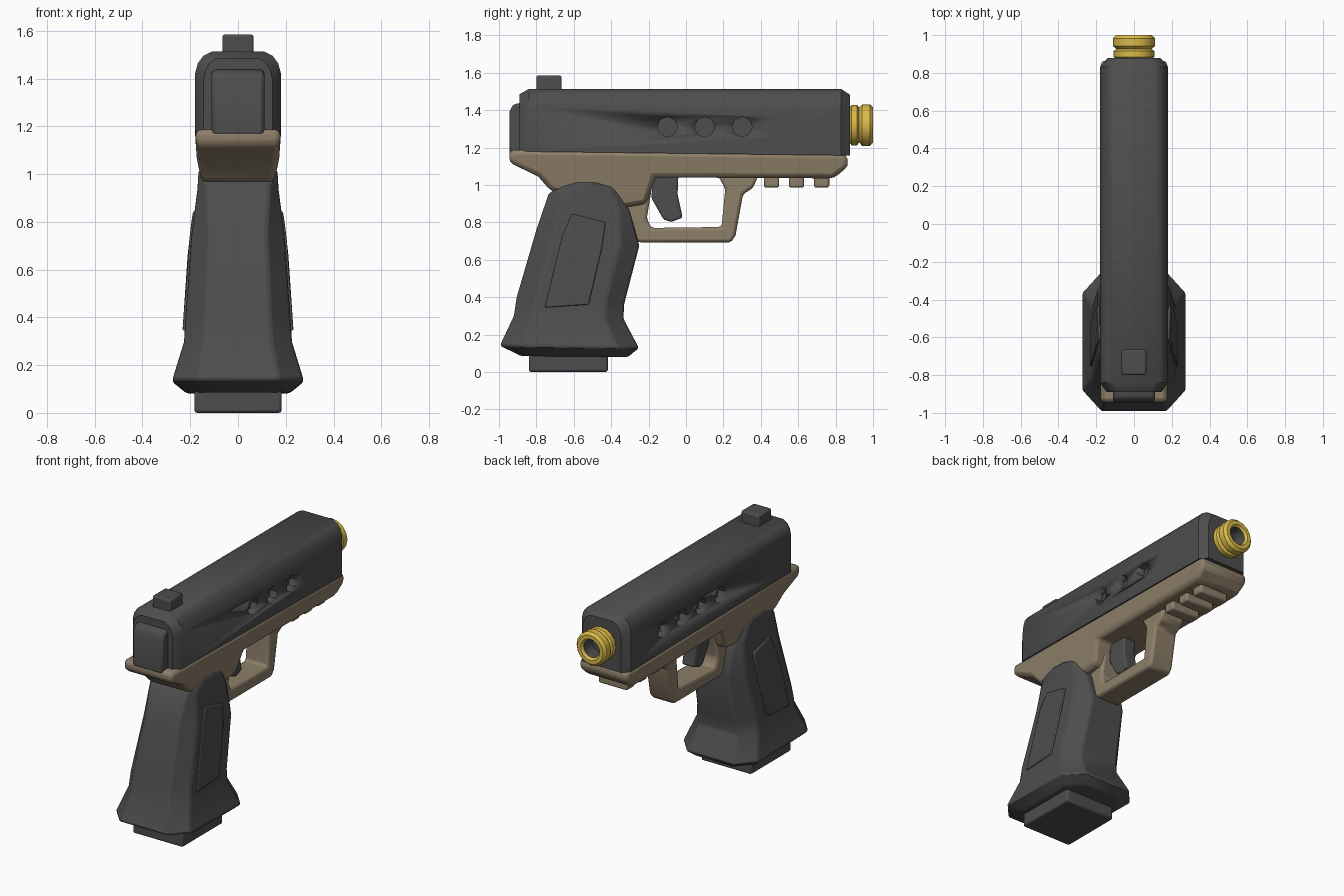
import bpy, bmesh, math
from mathutils import Vector

if "Cube" in bpy.data.objects:
    bpy.data.objects.remove(bpy.data.objects["Cube"])


def material(name, rgb):
    m = bpy.data.materials.new(name)
    m.diffuse_color = (*rgb, 1)
    m.use_nodes = True
    m.node_tree.nodes["Principled BSDF"].inputs["Base Color"].default_value = m.diffuse_color
    return m


DARK = material("dark grey", (0.075, 0.075, 0.075))
TAN = material("tan", (0.27, 0.21, 0.14))
GOLD = material("gold", (0.70, 0.49, 0.07))


def finish(bm, name, mats, bevel=0.0, segments=2, angle=35):
    bmesh.ops.recalc_face_normals(bm, faces=bm.faces)
    me = bpy.data.meshes.new(name)
    bm.to_mesh(me)
    bm.free()
    ob = bpy.data.objects.new(name, me)
    bpy.context.collection.objects.link(ob)
    for m in mats:
        me.materials.append(m)
    if bevel:
        b = ob.modifiers.new("bevel", 'BEVEL')
        b.width, b.segments = bevel, segments
        b.limit_method, b.angle_limit = 'ANGLE', math.radians(30)
    bpy.ops.object.select_all(action='DESELECT')
    bpy.context.view_layer.objects.active = ob
    ob.select_set(True)
    bpy.ops.object.shade_smooth_by_angle(angle=math.radians(angle))
    return ob


def loft(rings, cap=True):
    bm = bmesh.new()
    rows = [[bm.verts.new(p) for p in r] for r in rings]
    n = len(rows[0])
    for a, b in zip(rows, rows[1:]):
        for i in range(n):
            j = (i + 1) % n
            bm.faces.new((a[i], a[j], b[j], b[i]))
    if cap:
        bm.faces.new(rows[0])
        bm.faces.new(rows[-1])
    return bm


def prism(name, pts, half_width, mat, bevel=0.0, segments=2):
    """Side profile (y, z) spread across x; half width may depend on z."""
    hw = half_width if callable(half_width) else (lambda z: half_width)
    bm = loft([[(s * hw(z), y, z) for y, z in pts] for s in (-1, 1)])
    return finish(bm, name, [mat], bevel, segments)


def box(name, hw, y0, y1, z0, z1, mat, bevel):
    return prism(name, [(y0, z0), (y1, z0), (y1, z1), (y0, z1)], hw, mat, bevel)


# Slide: rounded-top section with drawn-in ends
def slide_ring(y, inset):
    half = [(0.18, 1.168 - 0.012 * y), (0.18, 1.42), (0.168, 1.465),
            (0.145, 1.495), (0.11, 1.513)]
    k = 1 - inset / 0.18
    out = [(x * k, y, z if i == 0 else z - inset * 0.8) for i, (x, z) in enumerate(half)]
    return out + [(-x, yy, z) for x, yy, z in reversed(out)]


slide = finish(loft([slide_ring(-0.89, 0.035), slide_ring(-0.84, 0),
                     slide_ring(0.83, 0), slide_ring(0.878, 0.04)]), "slide", [DARK])

# Round pits along both sides of the slide
bm = bmesh.new()
for y in (-0.10, 0.10, 0.30, 0.50):
    for s in (-1, 1):
        tmp = bmesh.ops.create_cone(bm, cap_ends=True, segments=8,
                                    radius1=0.054, radius2=0.054, depth=0.1)
        for v in tmp["verts"]:
            v.co = Vector((v.co.z + s * 0.18, v.co.y + y, v.co.x + 1.31))
cutter = finish(bm, "pit_cutter", [DARK])
cutter.hide_render = True
mod = slide.modifiers.new("pits", 'BOOLEAN')
mod.operation, mod.solver, mod.object = 'DIFFERENCE', 'EXACT', cutter
bpy.context.view_layer.objects.active = slide
bpy.ops.object.modifier_move_to_index(modifier=mod.name, index=0)
bpy.ops.object.modifier_apply(modifier=mod.name)
bpy.data.objects.remove(cutter)

# Rear plate and sight
prism("rear_plate", [(-0.85, 1.16), (-0.945, 1.16), (-0.945, 1.39), (-0.925, 1.43),
                     (-0.85, 1.445)], 0.11, DARK, 0.015)
box("rear_sight", 0.065, -0.80, -0.665, 1.48, 1.585, DARK, 0.01)

# Barrel: turned ring with dark bore
turned = [(0.08, 0.85), (0.085, 0.87), (0.108, 0.885), (0.108, 0.915), (0.093, 0.926),
          (0.111, 0.942), (0.111, 0.983), (0.095, 1.0), (0.07, 1.0), (0.058, 0.985),
          (0.055, 0.90)]
N = 16
bm = loft([[(r * math.cos(2 * math.pi * i / N), y, 1.32 + r * math.sin(2 * math.pi * i / N))
            for i in range(N)] for r, y in turned])
for f in bm.faces:
    c = f.calc_center_median()
    if math.hypot(c.x, c.z - 1.32) < 0.0575 and c.y > 0.88:
        f.material_index = 1
finish(bm, "barrel", [GOLD, DARK])


# Frame under the slide
def frame_width(z):
    return 0.178 if z > 1.1 else max(0.115, 0.178 - (1.1 - z) * 0.2)


prism("frame", [(-0.945, 1.188), (-0.945, 1.12), (-0.79, 1.045), (-0.725, 0.97),
                (-0.38, 0.87), (-0.21, 0.90), (-0.165, 1.04), (0.79, 1.035),
                (0.868, 1.10), (0.86, 1.165)], frame_width, TAN, 0.025)

# Trigger guard loop
prism("trigger_guard", [(-0.34, 1.06), (-0.34, 0.78), (-0.31, 0.73), (-0.25, 0.692),
                        (0.24, 0.692), (0.265, 0.73), (0.305, 0.95), (0.36, 0.985),
                        (0.39, 1.06), (0.165, 1.06), (0.21, 0.98), (0.19, 0.775),
                        (-0.185, 0.77), (-0.21, 0.82), (-0.18, 1.0), (-0.15, 1.06)],
      0.085, TAN, 0.016)

# Accessory rail teeth
for i in range(3):
    y = 0.457 + i * 0.134
    box(f"rail_tooth_{i + 1}", 0.105, y - 0.041, y + 0.041, 0.985, 1.06, TAN, 0.012)

# Trigger
prism("trigger", [(-0.175, 1.07), (-0.04, 1.07), (-0.045, 0.95), (-0.018, 0.825),
                  (-0.08, 0.802), (-0.12, 0.815), (-0.185, 0.93)], 0.045, DARK, 0.01)


# Grip: eight-sided rings, tilted from back to front
def grip_ring(yb, zb, yf, zf, hw, cx, cy):
    half = [(hw - cx, yb), (hw, yb + cy), (hw, yf - cy), (hw - cx, yf)]
    pts = half + [(-x, y) for x, y in reversed(half)]
    return [(x, y, zb + (zf - zb) * (y - yb) / (yf - yb)) for x, y in pts]


finish(loft([grip_ring(-0.88, 0.085, -0.31, 0.08, 0.215, 0.09, 0.10),
             grip_ring(-0.995, 0.14, -0.252, 0.128, 0.275, 0.10, 0.11),
             grip_ring(-0.92, 0.30, -0.335, 0.285, 0.226, 0.085, 0.10),
             grip_ring(-0.905, 0.40, -0.33, 0.365, 0.22, 0.085, 0.10),
             grip_ring(-0.80, 0.76, -0.25, 0.675, 0.195, 0.075, 0.10),
             grip_ring(-0.735, 0.95, -0.30, 0.86, 0.170, 0.04, 0.06),
             grip_ring(-0.70, 0.985, -0.37, 0.985, 0.167, 0.025, 0.04),
             grip_ring(-0.60, 1.018, -0.46, 1.015, 0.165, 0.02, 0.03)]),
       "grip", [DARK], 0.012)


# Raised grip side panels
def panel_width(z):
    return 0.222 - (z - 0.38) * 0.068 + 0.008 - max(0, z - 0.73) * 0.09


prism("grip_panels", [(-0.755, 0.345), (-0.52, 0.36), (-0.45, 0.66), (-0.43, 0.80),
                      (-0.61, 0.845), (-0.66, 0.73)], panel_width, DARK, 0.006)

# Magazine base
box("magazine_base", 0.183, -0.84, -0.418, 0.0, 0.12, DARK, 0.012)
